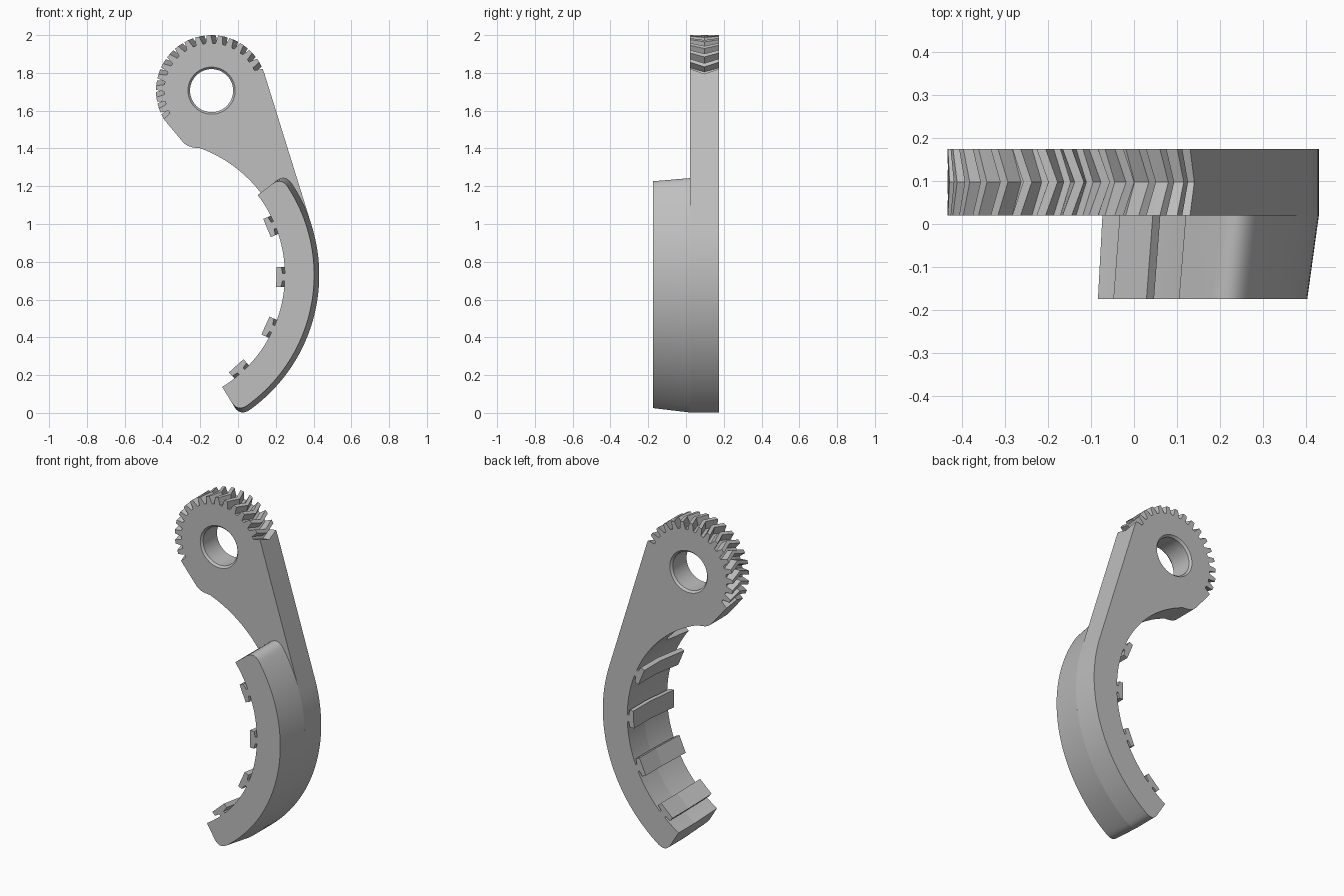
import bpy, bmesh
from math import cos, sin, radians, pi

if "Cube" in bpy.data.objects:
    bpy.data.objects.remove(bpy.data.objects["Cube"])

grey = bpy.data.materials.new("plain grey")
grey.use_nodes = True
grey.diffuse_color = (0.52, 0.52, 0.52, 1)
grey.node_tree.nodes["Principled BSDF"].inputs["Base Color"].default_value = grey.diffuse_color

FRONT, STEP, BACK = -0.175, 0.02, 0.175      # depth stations
ARC, GEAR = (-0.447, 0.73), (-0.14, 1.706)   # centres of the curved jaw and the gear
TOP, BOTTOM = 37.5, -58.5                    # angular ends of the jaw
FILLET = 0.06


def polar(centre, r, deg):
    return (centre[0] + r * cos(radians(deg)), centre[1] + r * sin(radians(deg)))


def arc(centre, r, a, b, n):
    return [polar(centre, r, a + (b - a) * i / n) for i in range(n + 1)]


def rounded(a, c, b, n=8):
    """Rounded corner from a to b, pulled towards c."""
    return [tuple((1 - t) ** 2 * p + 2 * t * (1 - t) * q + t * t * s for p, q, s in zip(a, c, b))
            for t in (i / n for i in range(n + 1))]


def loft(name, rings):
    """Closed solid through (depth, outline) stations."""
    bm = bmesh.new()
    loops = [[bm.verts.new((x, y, z)) for x, z in outline] for y, outline in rings]
    for lo, hi in zip(loops, loops[1:]):
        for i in range(len(lo)):
            bm.faces.new((lo[i - 1], lo[i], hi[i], hi[i - 1]))
    bm.faces.new(loops[0])
    bm.faces.new(loops[-1])
    bmesh.ops.recalc_face_normals(bm, faces=bm.faces)
    mesh = bpy.data.meshes.new(name)
    bm.to_mesh(mesh)
    bm.free()
    mesh.materials.append(grey)
    obj = bpy.data.objects.new(name, mesh)
    bpy.context.collection.objects.link(obj)
    return obj


def smooth(obj):
    bpy.ops.object.select_all(action='DESELECT')
    obj.select_set(True)
    bpy.context.view_layer.objects.active = obj
    bpy.ops.object.shade_smooth_by_angle(angle=radians(25))


def bottom_end(r):
    return rounded(polar(ARC, r - FILLET, BOTTOM), polar(ARC, r, BOTTOM),
                   polar(ARC, r, BOTTOM + FILLET / r * 180 / pi))


def jaw_outline(inner, outer):
    turn = FILLET / outer * 180 / pi
    return (arc(ARC, inner, TOP, BOTTOM, 48) + bottom_end(outer)
            + arc(ARC, outer, BOTTOM + turn, TOP - turn, 48)[1:-1]
            + rounded(polar(ARC, outer, TOP - turn), polar(ARC, outer, TOP),
                      polar(ARC, outer - FILLET, TOP)))


def plate_outline(twist):
    """Gear sector, arm and jaw back; twist turns the tooth gaps."""
    pts = [polar(GEAR, 0.294, 17.5)]
    for k in range(16):
        gap = 27 + 12 * k - twist
        pts += [polar(GEAR, r, gap + d)
                for d, r in ((-3.9, 0.294), (-2.9, 0.272), (-1.8, 0.251),
                             (1.8, 0.251), (2.9, 0.272), (3.9, 0.294))]
    pts.append(polar(GEAR, 0.294, 211.5))
    pts += rounded((-0.29, 1.432), (-0.265, 1.403), polar(ARC, 0.715, 70))
    pts += arc(ARC, 0.715, 70, BOTTOM, 64)[1:]
    pts += bottom_end(0.877)
    pts += arc(ARC, 0.877, BOTTOM + FILLET / 0.877 * 180 / pi, 16.6, 40)[1:]
    return pts


# Arm plate with herringbone gear sector
plate = loft("gear_arm", [(STEP, plate_outline(0)), ((STEP + BACK) / 2, plate_outline(5.5)),
                          (BACK, plate_outline(0))])

# Pivot hole with chamfered rims
cutter = loft("hole_cutter", [(y, arc(GEAR, r, 0, 354.375, 63)) for y, r in
                              ((STEP - 0.01, 0.134), (STEP + 0.012, 0.114),
                               (BACK - 0.012, 0.114), (BACK + 0.01, 0.134))])
cutter.hide_render = True
cut = plate.modifiers.new("pivot_hole", 'BOOLEAN')
cut.operation = 'DIFFERENCE'
cut.solver = 'EXACT'
cut.object = cutter
bpy.context.view_layer.objects.active = plate
bpy.ops.object.modifier_apply(modifier=cut.name)
bpy.data.objects.remove(cutter)
smooth(plate)

# Tapered jaw standing out from the plate
smooth(loft("curved_jaw", [(FRONT, jaw_outline(0.695, 0.85)), (STEP, jaw_outline(0.715, 0.877))]))


# T-shaped grip ribs along the inside of the jaw
def rib_outline(deg, shift):
    a = radians(deg)
    half = [(0.73, 0.02), (0.683, 0.02), (0.676, 0.052), (0.65, 0.052)]
    section = half + [(r, -w) for r, w in reversed(half)]
    return [(ARC[0] + (r + shift) * cos(a) - w * sin(a),
             ARC[1] + (r + shift) * sin(a) + w * cos(a)) for r, w in section]


for i in range(4):
    deg = 22.5 - 23.4 * i
    loft(f"grip_rib_{i + 1}", [(FRONT, rib_outline(deg, 0)), (STEP, rib_outline(deg, 0.022)),
                               (BACK, rib_outline(deg, 0.022))])
